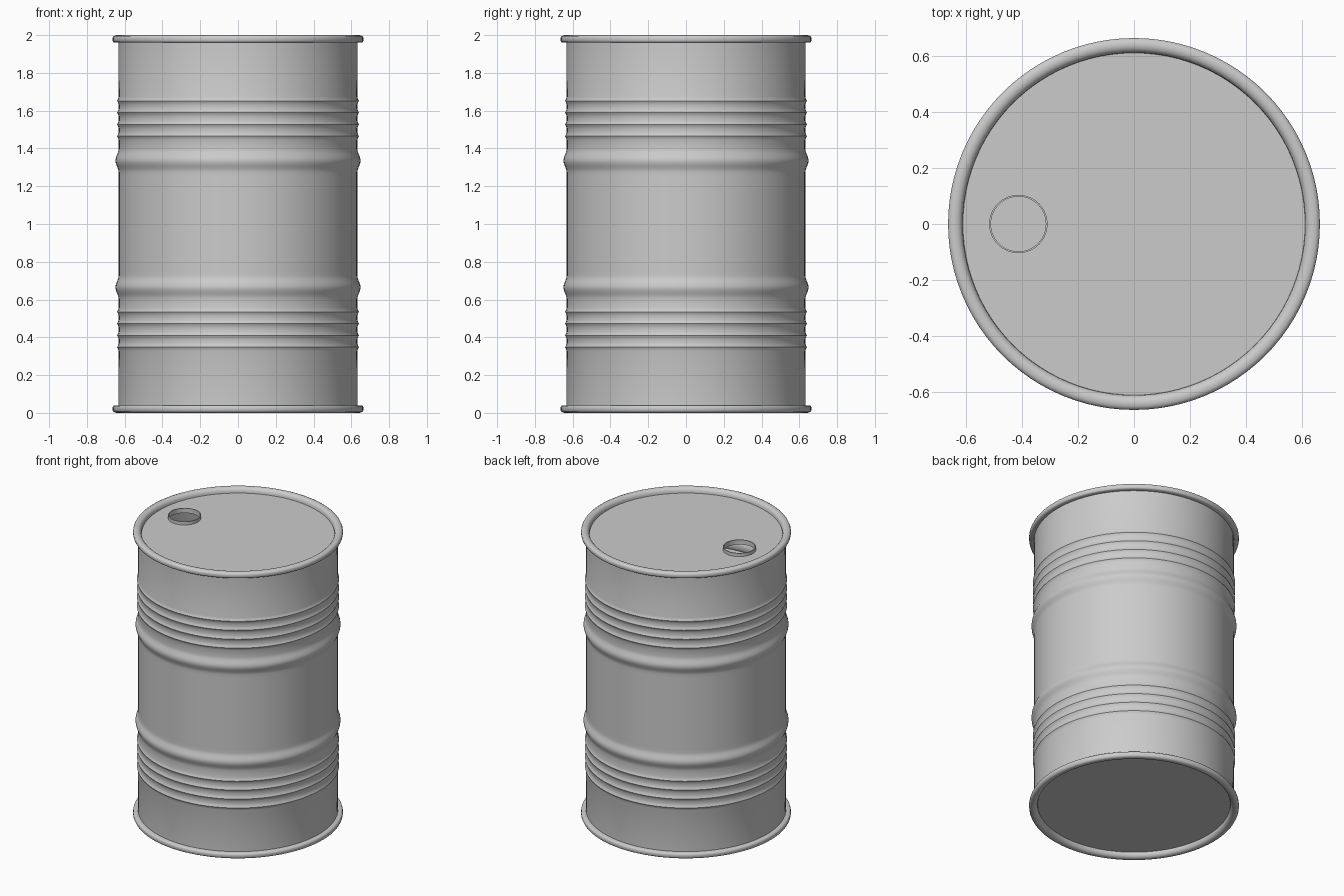
import bpy, bmesh
from math import cos, sin, pi, radians

if "Cube" in bpy.data.objects:
    bpy.data.objects.remove(bpy.data.objects["Cube"])

SEG = 96


def make_object(name, bm):
    bmesh.ops.recalc_face_normals(bm, faces=bm.faces)
    mesh = bpy.data.meshes.new(name)
    bm.to_mesh(mesh)
    bm.free()
    obj = bpy.data.objects.new(name, mesh)
    bpy.context.collection.objects.link(obj)
    bpy.ops.object.select_all(action='DESELECT')
    obj.select_set(True)
    bpy.context.view_layer.objects.active = obj
    bpy.ops.object.shade_smooth_by_angle(angle=radians(40))
    return obj


def ring(bm, r, z, cx=0.0):
    return [bm.verts.new((cx + r * cos(2 * pi * i / SEG), r * sin(2 * pi * i / SEG), z))
            for i in range(SEG)]


def bridge(bm, a, b):
    for i in range(SEG):
        j = (i + 1) % SEG
        bm.faces.new((a[i], a[j], b[j], b[i]))


def lathe(name, profile, cx=0.0, closed=False):
    bm = bmesh.new()
    rings = [ring(bm, r, z, cx) for r, z in profile]
    pairs = list(zip(rings, rings[1:]))
    if closed:
        pairs.append((rings[-1], rings[0]))
    for a, b in pairs:
        bridge(bm, a, b)
    return make_object(name, bm)


# Drum wall: upper half profile with one wide hoop and four fine ribs, mirrored about z = 1
R = 0.632
half = [(R, 1.0), (R, 1.25)]
for k in range(-6, 7):
    t = k / 6
    half.append((R + 0.017 * (0.5 + 0.5 * cos(pi * t)), 1.335 + 0.062 * t))
for zc in (1.465, 1.527, 1.59, 1.652):
    for dz, dr in ((-0.02, 0), (-0.01, 0.003), (0, 0.008), (0.01, 0.003), (0.02, 0)):
        half.append((R + dr, zc + dz))
half.append((R + 0.001, 1.975))
lower = [(r, 2 - z) for r, z in reversed(half[1:])]
lathe("drum_wall", lower + half)

# Rolled rims at both ends
rim = [(0.632, 1.96), (0.654, 1.96), (0.661, 1.964), (0.664, 1.972), (0.664, 1.985),
       (0.660, 1.994), (0.650, 1.999), (0.638, 2.0), (0.626, 1.997),
       (0.617, 1.989), (0.612, 1.978), (0.611, 1.965)]
lathe("top_rim", rim)
lathe("bottom_rim", [(r, 2 - z) for r, z in rim])

# Lid with an open pouring hole near the left edge
HOLE_X, HOLE_R, LID_Z = -0.413, 0.098, 1.965
bm = bmesh.new()
bridge(bm, ring(bm, 0.611, LID_Z), ring(bm, HOLE_R, LID_Z, HOLE_X))
make_object("lid", bm)

# Short collar around the hole
lathe("hole_collar", [(0.098, 1.955), (0.104, 1.955), (0.104, 1.988), (0.098, 1.988)],
      HOLE_X, closed=True)

# Base plate
bm = bmesh.new()
bm.faces.new(ring(bm, 0.611, 2 - LID_Z))
make_object("base_plate", bm)
